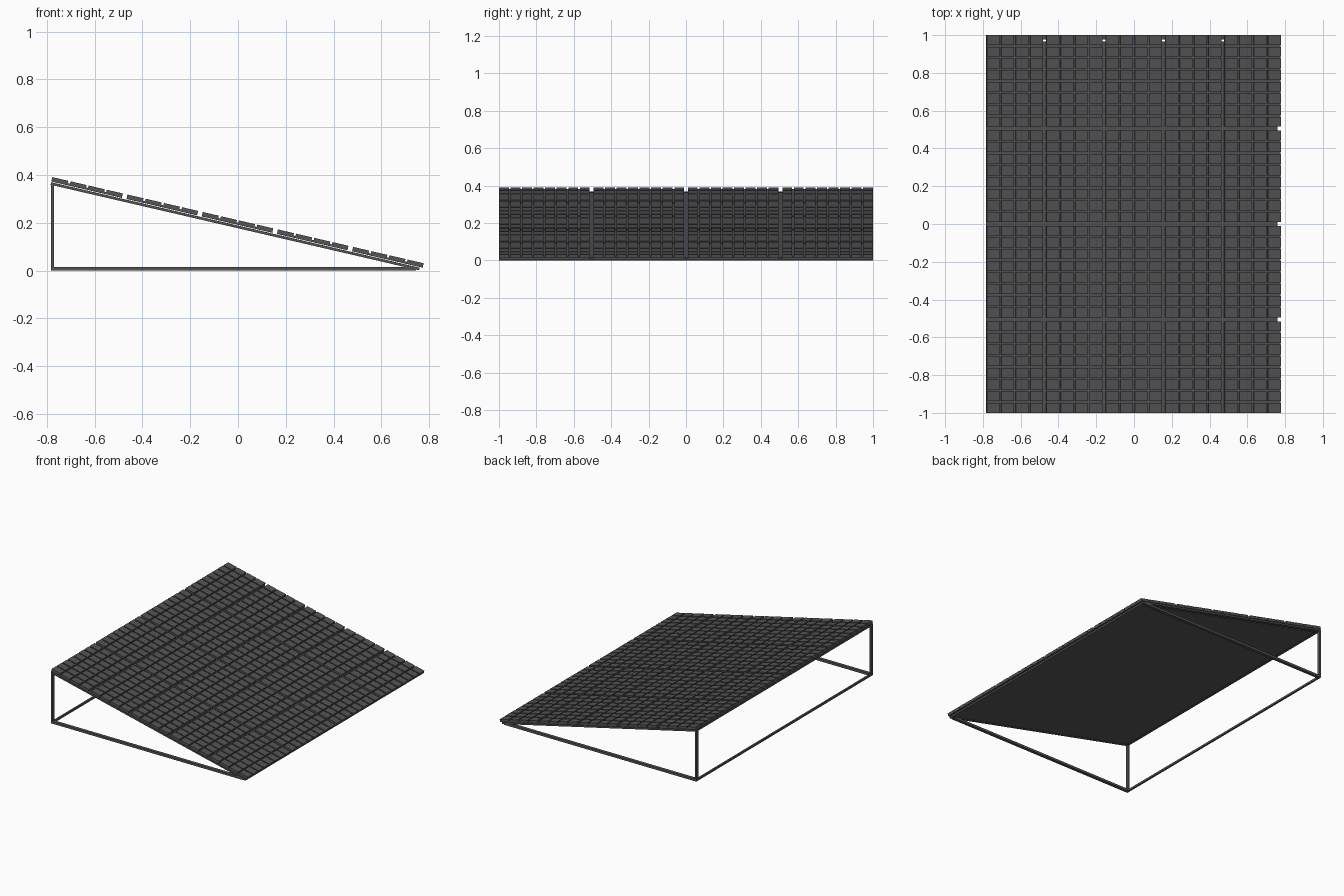
import bpy, bmesh, math
from mathutils import Matrix, Vector

if "Cube" in bpy.data.objects:
    bpy.data.objects.remove(bpy.data.objects["Cube"])

TILT = math.atan(0.232)
SLOPE = Matrix.Translation((0, 0, 0.211)) @ Matrix.Rotation(TILT, 4, 'Y')
L = 1.596            # panel length down the slope

mat = bpy.data.materials.new("dark_grey")
mat.diffuse_color = (0.09, 0.09, 0.095, 1)
mat.use_nodes = True
mat.node_tree.nodes["Principled BSDF"].inputs["Base Color"].default_value = mat.diffuse_color


def boxes(name, specs, matrix=Matrix.Identity(4)):
    """One object from boxes given as (x0, x1, y0, y1, z0, z1)."""
    bm = bmesh.new()
    for x0, x1, y0, y1, z0, z1 in specs:
        m = Matrix.Translation(((x0 + x1) / 2, (y0 + y1) / 2, (z0 + z1) / 2)) \
            @ Matrix.Diagonal((x1 - x0, y1 - y0, z1 - z0, 1))
        bmesh.ops.create_cube(bm, size=1, matrix=m)
    bm.transform(matrix)
    me = bpy.data.meshes.new(name)
    bm.to_mesh(me)
    bm.free()
    me.materials.append(mat)
    ob = bpy.data.objects.new(name, me)
    bpy.context.collection.objects.link(ob)
    return ob


# 5 x 4 modules, each a backing plate carrying 4 x 8 raised cells
COLS, ROWS, NU, NV, GAP = 5, 4, 4, 8, 0.02
mu = (L - GAP * (COLS - 1)) / COLS
mv = (2 - GAP * (ROWS - 1)) / ROWS
cg = 0.009
cu = (mu - cg * (NU - 1)) / NU
cv = (mv - cg * (NV - 1)) / NV
plates, cells = [], []
for i in range(COLS):
    for j in range(ROWS):
        u, v = -L / 2 + i * (mu + GAP), -1 + j * (mv + GAP)
        plates.append((u, u + mu, v, v + mv, -0.019, -0.010))
        for a in range(NU):
            for b in range(NV):
                cx, cy = u + a * (cu + cg), v + b * (cv + cg)
                cells.append((cx, cx + cu, cy, cy + cv, -0.010, 0))
boxes("module_backings", plates, SLOPE)
boxes("solar_cells", cells, SLOPE)

# Sloped support: edge rails, cross rails and a sheet
B = 0.022            # rail width
u0, u1 = -L / 2, L / 2 - 0.012
w0, w1 = -0.033, -0.022
boxes("sloped_rails", [
    (u0, u1, -1, -1 + B, w0, w1), (u0, u1, 1 - B, 1, w0, w1),
    (u0, u0 + B, -1 + B, 1 - B, w0, w1), (u1 - B, u1, -1 + B, 1 - B, w0, w1)], SLOPE)
boxes("back_sheet", [(u0 + B, u1 - B, -1 + B, 0.965, -0.031, -0.024)], SLOPE)

# Base rails and upright posts
for s, tag in ((-1, "front"), (1, "back")):
    ya, yb = sorted((s, s * (1 - B)))
    boxes(tag + "_base_rail", [(-0.78, 0.745, ya, yb, 0, 0.016)])
    boxes(tag + "_post", [(-0.782, -0.77, ya, yb, 0, 0.366)])
boxes("rear_base_rail", [(-0.782, -0.77, -1 + B, 1 - B, 0, 0.014)])
